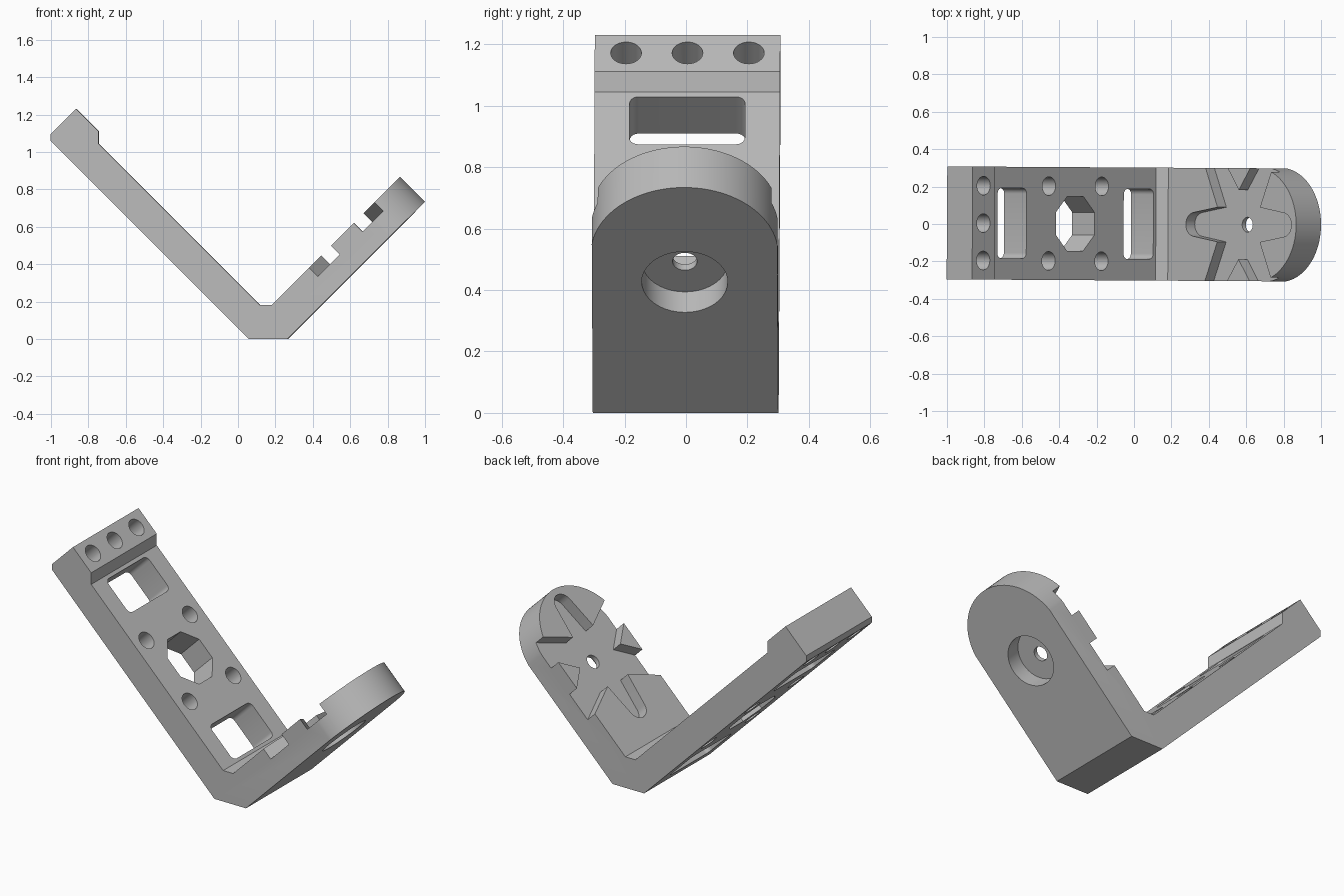
import bpy, bmesh
from math import sin, cos, pi, radians
from mathutils import Vector, Matrix

cube = bpy.data.objects.get("Cube")
if cube:
    bpy.data.objects.remove(cube, do_unlink=True)

# One flat grey for the whole part
GREY = (0.5, 0.5, 0.5, 1)
grey = bpy.data.materials.new("matte_grey")
grey.use_nodes = True
grey.diffuse_color = GREY
grey.node_tree.nodes["Principled BSDF"].inputs["Base Color"].default_value = GREY

X, Y, Z = (Vector(row) for row in Matrix.Identity(3))
UP_RIGHT = (X + Z).normalized()
UP_LEFT = (Z - X).normalized()
LONG_ARM = (UP_LEFT, Y, UP_RIGHT)     # along, across, normal
SHORT_ARM = (UP_RIGHT, Y, UP_LEFT)


def prism(name, points, axes, low, high):
    """Extrude a 2D outline in the first two axes along the third."""
    a, b, c = axes
    bm = bmesh.new()
    face = bm.faces.new([bm.verts.new(a * p + b * q + c * low) for p, q in points])
    grown = bmesh.ops.extrude_face_region(bm, geom=[face])["geom"]
    verts = [g for g in grown if isinstance(g, bmesh.types.BMVert)]
    bmesh.ops.translate(bm, verts=verts, vec=c * (high - low))
    bmesh.ops.recalc_face_normals(bm, faces=bm.faces)
    mesh = bpy.data.meshes.new(name)
    bm.to_mesh(mesh)
    bm.free()
    mesh.materials.append(grey)
    obj = bpy.data.objects.new(name, mesh)
    bpy.context.collection.objects.link(obj)
    return obj


def arc(u, v, r, start, end, steps):
    span = radians(end - start)
    angles = [radians(start) + span * i / steps for i in range(steps + 1)]
    return [(u + r * cos(t), v + r * sin(t)) for t in angles]


def circle(u, v, r):
    return arc(u, v, r, 0, 360, 40)[:-1]


def rounded_rect(u0, u1, half, r):
    corners = [(u1 - r, half - r), (u0 + r, half - r), (u0 + r, r - half), (u1 - r, r - half)]
    return [p for i, (u, v) in enumerate(corners) for p in arc(u, v, r, 90 * i, 90 * i + 90, 5)]


def cut(points, axes, low, high):
    cutter = prism("cutter", points, axes, low, high)
    cutter.hide_render = True
    mod = bracket.modifiers.new("cut", "BOOLEAN")
    mod.operation, mod.solver, mod.object = "DIFFERENCE", "EXACT", cutter
    bpy.ops.object.modifier_apply(modifier=mod.name)
    bpy.data.objects.remove(cutter, do_unlink=True)


# Bent body, extruded across its width
profile = [(0.06, 0), (0.266, 0), (1.03, 0.764), (0.897, 0.897), (0.182, 0.182), (0.117, 0.182),
           (-0.745, 1.044), (-0.745, 1.112), (-0.864, 1.231), (-1, 1.095), (-1, 1.06)]
bracket = prism("angled_bracket", profile, (X, Z, Y), -0.302, 0.302)
bpy.context.view_layer.objects.active = bracket
bracket.select_set(True)

# Rounded end of the short arm
cut(arc(0.921, 0, 0.305, -90, 90, 48) + [(0.921, 0.5), (1.6, 0.5), (1.6, -0.5), (0.921, -0.5)],
    SHORT_ARM, -0.4, 0.2)

# Six-legged star recess
HUB = 0.791
star = []
for k in range(6):
    reach = 0.335 if k % 3 == 0 else 0.42
    leg = [(0.185 * cos(pi / 6), -0.185 * sin(pi / 6))] + arc(reach, 0, 0.064, -80, 80, 12)
    turn = Matrix.Rotation(k * pi / 3, 2)
    star += [tuple(turn @ Vector(p) + Vector((HUB, 0))) for p in leg]
cut(star, SHORT_ARM, -0.067, 0.2)

# Counterbore and pivot hole
cut(circle(HUB, 0, 0.14), SHORT_ARM, -0.4, -0.094)
cut(circle(HUB, 0, 0.04), SHORT_ARM, -0.3, 0.1)

# Long arm: two windows and a central octagonal opening
for start, end in ((0.065, 0.29), (1.025, 1.244)):
    cut(rounded_rect(start, end, 0.188, 0.03), LONG_ARM, -0.1, 0.4)
MIDDLE = 0.656
cut([(MIDDLE + 0.158 * cos(t), 0.158 * sin(t)) for t in [pi / 8 + i * pi / 4 for i in range(8)]],
    LONG_ARM, -0.1, 0.4)

# Screw holes around the opening and in the thick head
for u in (MIDDLE - 0.2, MIDDLE + 0.2):
    for v in (-0.2, 0.2):
        cut(circle(u, v, 0.05), LONG_ARM, -0.1, 0.4)
for v in (-0.2, 0, 0.2):
    cut(circle(1.398, v, 0.05), LONG_ARM, -0.1, 0.4)

# Slight skew about the vertical, then smooth the round walls
bracket.data.transform(Matrix.Rotation(-0.006, 4, "Z"))
bpy.ops.object.shade_smooth_by_angle(angle=radians(25))
